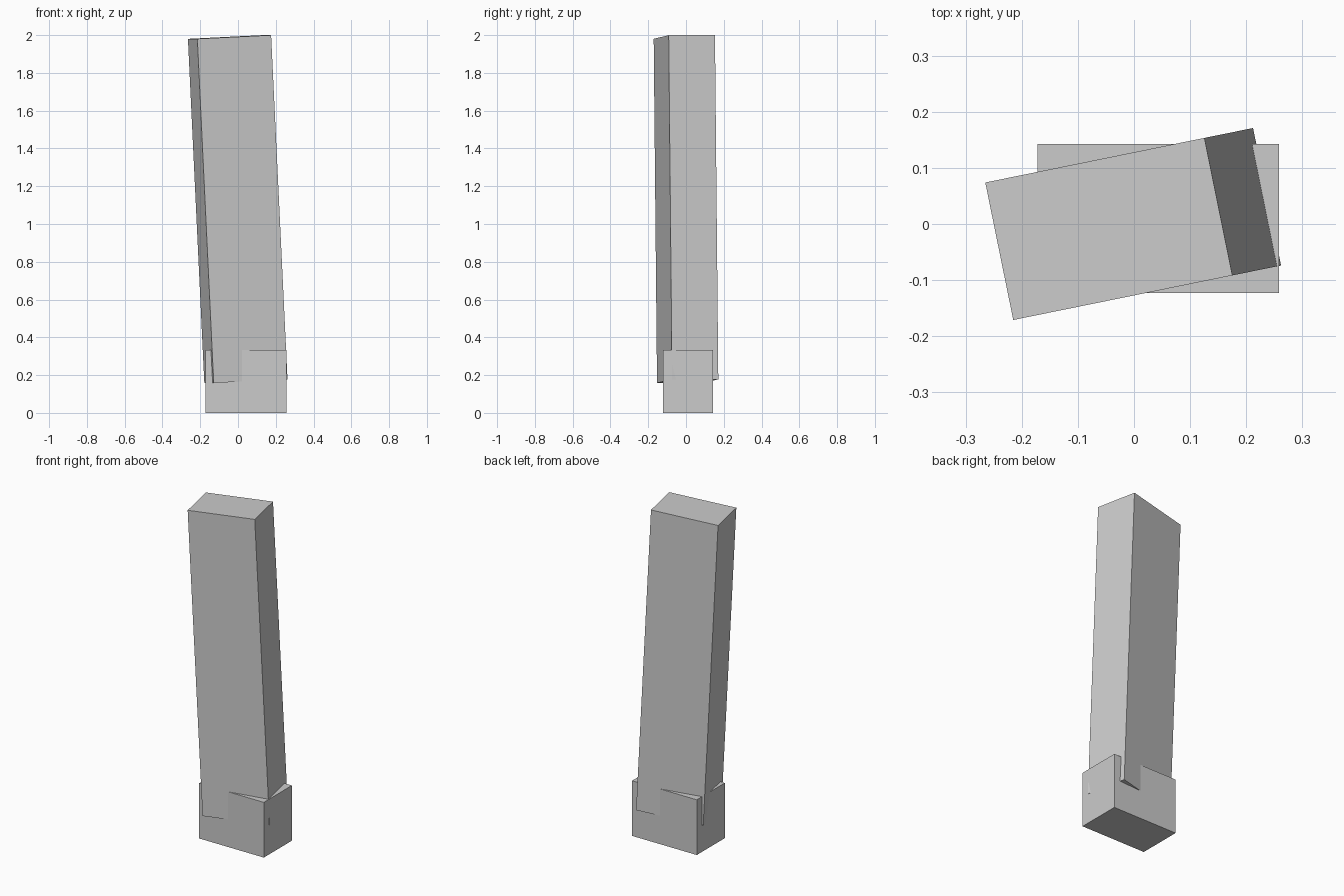
import bpy
from math import radians

if "Cube" in bpy.data.objects:
    bpy.data.objects.remove(bpy.data.objects["Cube"])


def box(name, size, centre, rotation=(0, 0, 0)):
    bpy.ops.mesh.primitive_cube_add(size=1, location=centre,
                                    rotation=[radians(a) for a in rotation])
    obj = bpy.context.object
    obj.name = name
    obj.scale = size
    bpy.ops.object.transform_apply(location=False, rotation=False, scale=True)
    return obj


# Upright block resting on the ground
box("base_block", (0.43, 0.266, 0.332), (0.043, 0.01, 0.166))

# Tall post, leaning to the left and twisted, sunk into the base
box("leaning_post", (0.399, 0.25, 1.824), (-0.0015, 0.0, 1.079), (0, -2.78, 11.5))
